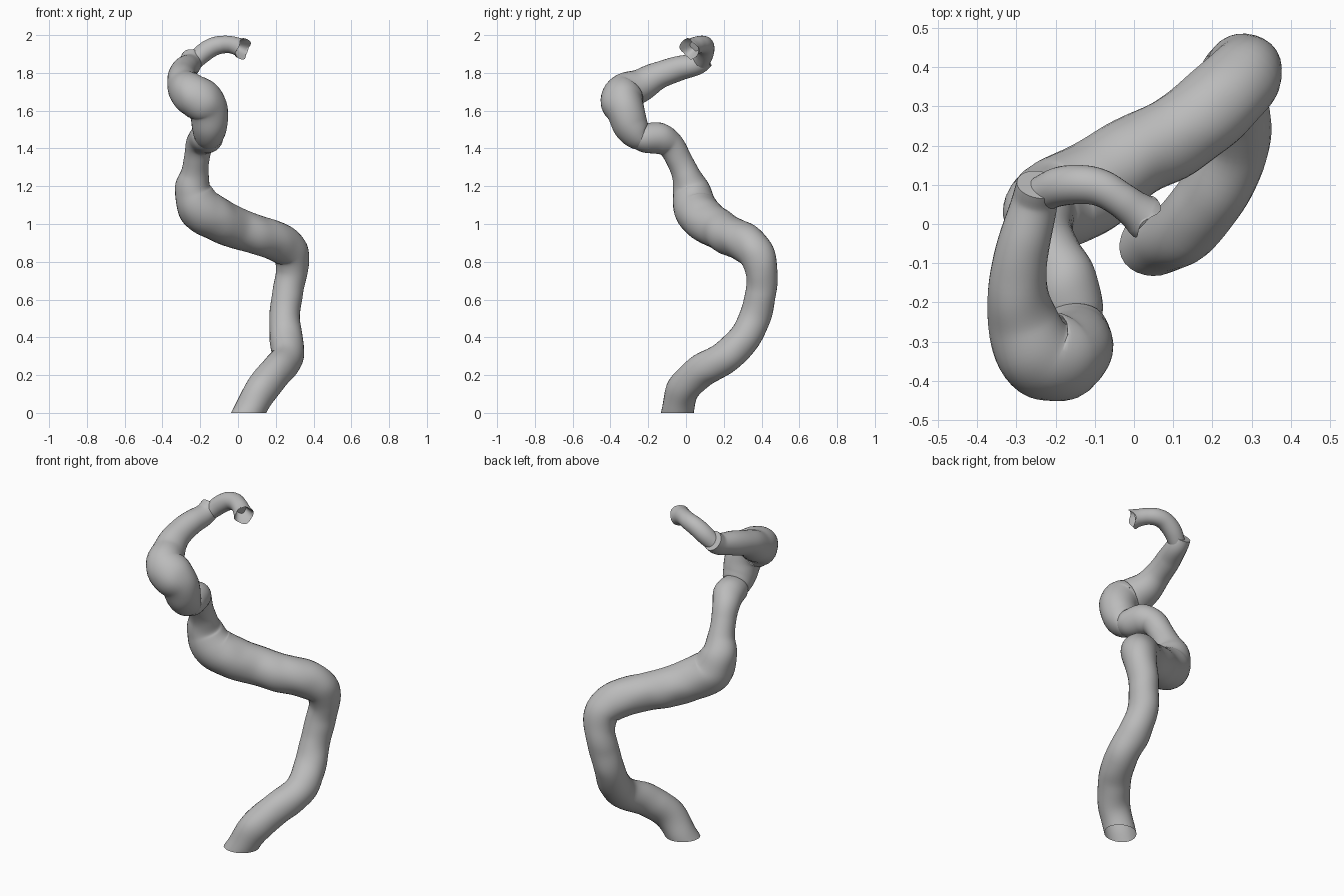
import bpy, bmesh, math
from mathutils import Vector, noise

cube = bpy.data.objects.get("Cube")
if cube:
    bpy.data.objects.remove(cube)

grey = bpy.data.materials.new("plain grey")
grey.use_nodes = True
grey.diffuse_color = (0.5, 0.5, 0.5, 1)
grey.node_tree.nodes["Principled BSDF"].inputs["Base Color"].default_value = (0.5, 0.5, 0.5, 1)

SIDES, STEPS = 28, 7


def spline(points):
    """Smooth path through (x, y, z, radius) points."""
    p = [Vector(q) for q in points]
    p = [2 * p[0] - p[1]] + p + [2 * p[-1] - p[-2]]
    out = []
    for a, b, c, d in zip(p, p[1:], p[2:], p[3:]):
        for i in range(STEPS):
            t = i / STEPS
            out.append(0.5 * (2 * b + (c - a) * t + (2 * a - 5 * b + 4 * c - d) * t * t
                              + (3 * b - a - 3 * c + d) * t ** 3))
    return out + [p[-2]]


def limb(name, points, hollow=False, ground=False):
    """Sweep a slightly lumpy tube along the path."""
    path = spline(points)
    bm = bmesh.new()
    rings = []
    u = Vector((1, 0, 0))
    for i, q in enumerate(path):
        before, after = path[max(i - 1, 0)], path[min(i + 1, len(path) - 1)]
        axis = (after - before).to_3d().normalized()
        u = (u - axis * u.dot(axis)).normalized()
        v = axis.cross(u)
        ring = []
        for k in range(SIDES):
            a = math.tau * k / SIDES
            out = u * math.cos(a) + v * math.sin(a)
            pos = q.to_3d() + out * q.w
            ring.append(bm.verts.new(pos + out * q.w * 0.06 * noise.noise(pos * 9)))
        rings.append(ring)
    if hollow:
        # Torn rim with a funnel running back into the tube
        end = path[-1].to_3d()
        back = (path[-5].to_3d() - end).normalized()
        for k, vert in enumerate(rings[-1]):
            vert.co -= back * 0.012 * math.sin(3 * math.tau * k / SIDES)
        for scale, depth in ((0.86, 0.01), (0.5, 0.05)):
            rings.append([bm.verts.new(end + (w.co - end) * scale + back * depth)
                          for w in rings[len(path) - 1]])
    for r, s in zip(rings, rings[1:]):
        for k in range(SIDES):
            n = (k + 1) % SIDES
            bm.faces.new((r[k], r[n], s[n], s[k]))
    bm.faces.new(rings[0][::-1])
    bm.faces.new(rings[-1])
    bmesh.ops.recalc_face_normals(bm, faces=bm.faces[:])
    if ground:
        # Level open cut at the base
        bmesh.ops.bisect_plane(bm, geom=bm.verts[:] + bm.edges[:] + bm.faces[:],
                               plane_co=(0, 0, 0), plane_no=(0, 0, 1), clear_inner=True)
    mesh = bpy.data.meshes.new(name)
    bm.to_mesh(mesh)
    bm.free()
    mesh.materials.append(grey)
    ob = bpy.data.objects.new(name, mesh)
    bpy.context.collection.objects.link(ob)
    bpy.ops.object.select_all(action='DESELECT')
    ob.select_set(True)
    bpy.context.view_layer.objects.active = ob
    bpy.ops.object.shade_smooth_by_angle(angle=math.radians(50))


# Long lower trunk, rising from the ground and curling forward at its top
limb("lower_trunk", [
    (-0.02, -0.07, -0.14, .08), (.055, -.047, 0, .084), (.13, -.012, .13, .088),
    (.2, .075, .215, .088), (.26, .208, .295, .087), (.254, .312, .4, .086),
    (.247, .37, .52, .083), (.262, .397, .64, .08), (.285, .4, .75, .085),
    (.277, .37, .85, .097), (.2, .295, .912, .103), (.1, .22, .94, .104),
    (0, .17, .976, .108), (-.1, .1, 1.02, .114), (-.195, .05, 1.08, .118),
    (-.238, .028, 1.18, .098), (-.228, -.003, 1.27, .075), (-.218, -.042, 1.35, .067),
    (-.205, -.085, 1.42, .074), (-.18, -.14, 1.45, .083), (-.162, -.21, 1.455, .082),
    (-.155, -.255, 1.465, .07)], ground=True)

# Thick middle branch, looping upward and back
limb("middle_branch", [
    (-.16, -.2, 1.45, .055), (-.155, -.25, 1.468, .078), (-.152, -.29, 1.52, .093),
    (-.158, -.32, 1.6, .103), (-.195, -.34, 1.655, .113), (-.253, -.32, 1.695, .105),
    (-.287, -.24, 1.732, .089), (-.295, -.15, 1.785, .074), (-.28, -.04, 1.823, .066),
    (-.255, .05, 1.845, .06), (-.245, .1, 1.882, .056)])

# Thin top branch ending in a hollow torn tip
limb("top_branch", [
    (-.25, .07, 1.845, .045), (-.19, .095, 1.9, .05), (-.13, .1, 1.938, .049),
    (-.08, .09, 1.95, .047), (-.035, .064, 1.948, .045), (0, .038, 1.938, .048),
    (.026, .018, 1.928, .056)], hollow=True)
